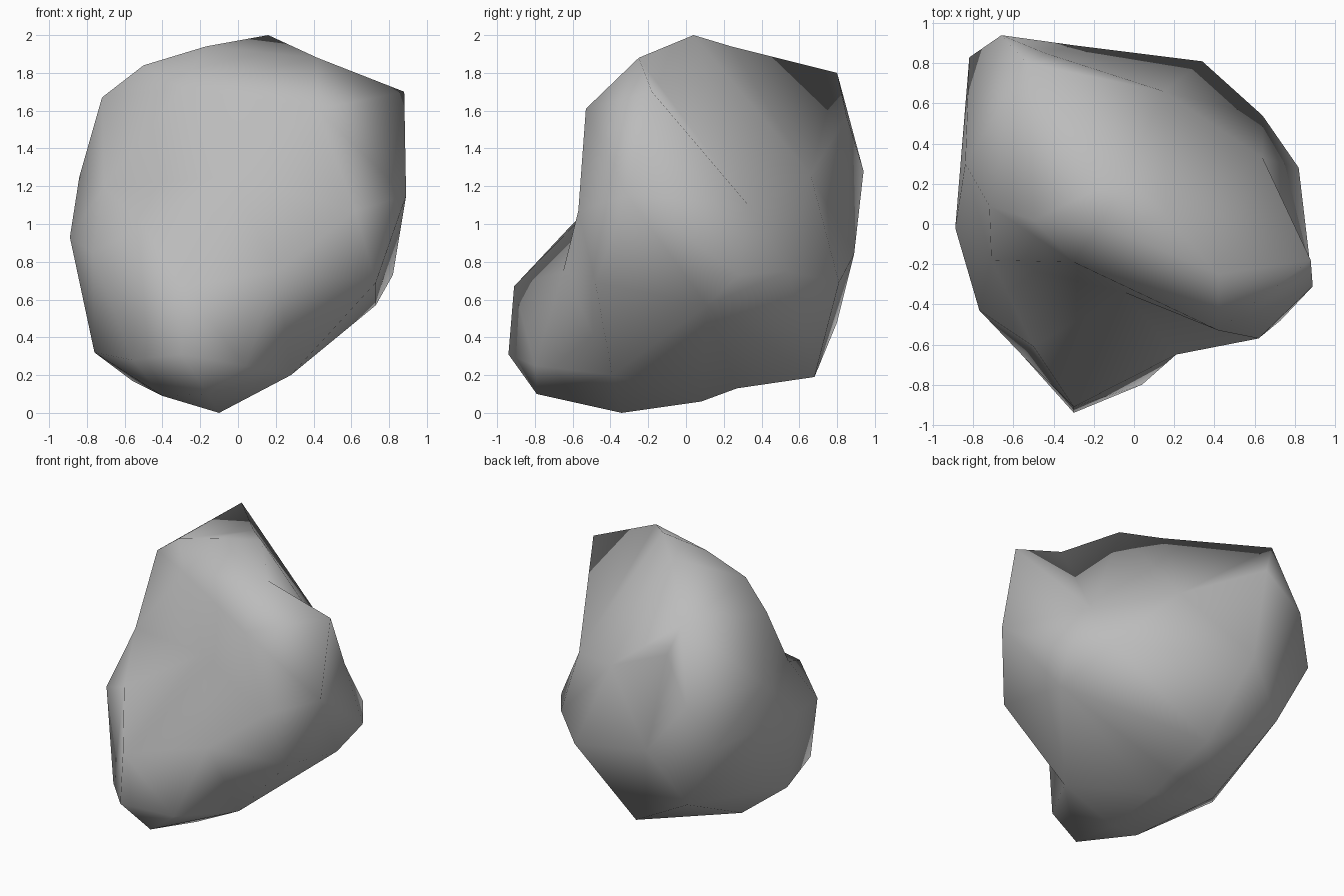
import bpy
import bmesh
from mathutils import Vector

if "Cube" in bpy.data.objects:
    bpy.data.objects.remove(bpy.data.objects["Cube"], do_unlink=True)


def make_material(name, colour):
    material = bpy.data.materials.new(name)
    material.use_nodes = True
    material.diffuse_color = colour
    shader = material.node_tree.nodes["Principled BSDF"]
    shader.inputs["Base Color"].default_value = colour
    shader.inputs["Roughness"].default_value = 0.9
    return material


# Corners that ridges and creases run between, in hundredths of a unit
summit_front = (42, -25, 188)
flank = (64, 33, 110)
brow_inner = (-30, -19, 172)
brow_outer = (42, -53, 161)
hip = (-77, -43, 85)
toe_side = (-56, -65, 28)
belly = (28, -39, 20)
knee = (73, -48, 69)
ridges = [(summit_front, flank), (brow_inner, brow_outer),
          (hip, toe_side), (belly, knee)]

# All corner points of the boulder, grouped by region
underside = [(-10, -34, 0), (-56, 15, 17), (-7, 68, 19), belly,
             (-40, -45, 9), (-10, 8, 6), (-10, 27, 13), (-76, -9, 32)]
front_foot = [(-30, -94, 31), (-30, -91, 67), (-16, -79, 10), (4, -80, 25),
              (21, -65, 75), hip, toe_side, (-50, -61, 99)]
waist = [(-89, -2, 93), (-82, 83, 97), (-57, 80, 48), (34, 81, 69),
         (64, 54, 75), (82, 28, 73), (73, 11, 57), knee,
         (62, -57, 107), (89, -31, 115), (-30, 89, 84)]
shoulders = [(-66, 94, 128), flank, (15, 66, 126), (-44, 85, 157),
             (-84, 30, 125), (-71, -18, 120), (-5, -34, 125),
             brow_outer, (88, -18, 170)]
crown = [(-53, 80, 180), (16, 4, 200), summit_front, (-50, 2, 184),
         (-72, 9, 167), (-4, 24, 194), (-17, 0, 194), brow_inner]


def crosses(a, b, c, d):
    """Tell whether the arcs a-b and c-d on the unit sphere cross."""
    if {a, b} & {c, d}:
        return False
    a, b, c, d = a.co, b.co, c.co, d.co
    ab, cd = a.cross(b), c.cross(d)
    return (ab.dot(c) * ab.dot(d) < 0 and cd.dot(a) * cd.dot(b) < 0
            and (a + b).dot(c + d) > 0)


def turn_one_edge(bm, a, b):
    """Turn an edge that blocks the ridge a-b so that it ends at a or b."""
    for edge in bm.edges:
        if not crosses(a, b, *edge.verts):
            continue
        tips = [v for f in edge.link_faces for v in f.verts
                if v not in edge.verts]
        if (a in tips or b in tips) and crosses(*tips, *edge.verts):
            bmesh.ops.rotate_edges(bm, edges=[edge])
            return


def build_star_mesh(name, points, ridges, centre):
    """Join points by the hull of their directions, which allows hollows."""
    bm = bmesh.new()
    verts = {p: bm.verts.new((Vector(p) / 100 - centre).normalized())
             for p in points}
    bmesh.ops.convex_hull(bm, input=list(bm.verts))
    for start, end in ridges:
        for attempt in range(6):
            turn_one_edge(bm, verts[start], verts[end])
    for point, vert in verts.items():
        vert.co = Vector(point) / 100
    bmesh.ops.recalc_face_normals(bm, faces=list(bm.faces))
    for face in bm.faces:
        face.smooth = True
    mesh = bpy.data.meshes.new(name)
    bm.to_mesh(mesh)
    bm.free()
    return mesh


# Boulder
corners = underside + front_foot + waist + shoulders + crown
mesh = build_star_mesh("boulder", corners, ridges, Vector((0, 0, 0.9)))
mesh.materials.append(make_material("stone grey", (0.5, 0.5, 0.5, 1)))
boulder = bpy.data.objects.new("boulder", mesh)
bpy.context.scene.collection.objects.link(boulder)
